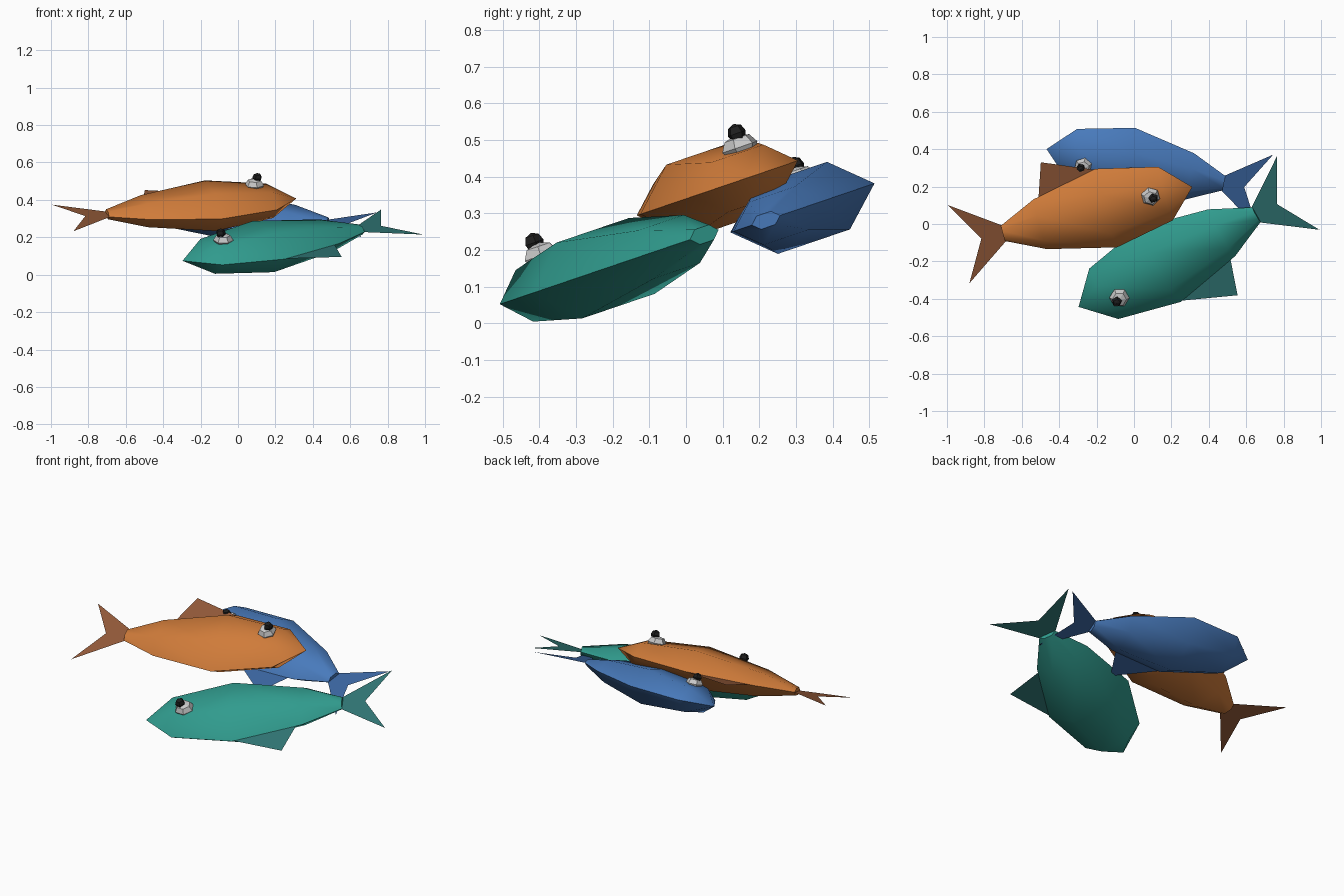
import bpy, bmesh, math
from mathutils import Matrix

if "Cube" in bpy.data.objects:
    bpy.data.objects.remove(bpy.data.objects["Cube"])

TILT = math.atan(0.34)   # all three fish lie on one slope
SIDES = 6


def material(name, rgb):
    m = bpy.data.materials.new(name)
    m.diffuse_color = (*rgb, 1)
    m.use_nodes = True
    m.node_tree.nodes["Principled BSDF"].inputs["Base Color"].default_value = m.diffuse_color
    return m


eye_white = material("eye_white", (0.58, 0.58, 0.58))
pupil_black = material("pupil_black", (0.012, 0.012, 0.012))


def add_part(name, bm, mat, matrix, smooth=False):
    mesh = bpy.data.meshes.new(name)
    bm.to_mesh(mesh)
    bm.free()
    obj = bpy.data.objects.new(name, mesh)
    bpy.context.collection.objects.link(obj)
    mesh.materials.append(mat)
    obj.matrix_world = matrix
    if smooth:
        bpy.ops.object.select_all(action='DESELECT')
        obj.select_set(True)
        bpy.context.view_layer.objects.active = obj
        bpy.ops.object.shade_smooth_by_angle(angle=math.radians(60))


def body_mesh():
    # six-sided rings from tail root to head, closed by a pointed nose
    stations = [(0, 0.045), (0.205, 0.145), (0.57, 0.229), (0.897, 0.156)]
    bm = bmesh.new()
    rings = []
    for s, r in stations:
        angles = [2 * math.pi * i / SIDES for i in range(SIDES)]
        rings.append([bm.verts.new((s, r * math.cos(a), 0.53 * r * math.sin(a)))
                      for a in angles])
    nose = bm.verts.new((1.045, 0, 0))
    bm.faces.new(rings[0])
    for a, b in zip(rings, rings[1:]):
        for i in range(SIDES):
            j = (i + 1) % SIDES
            bm.faces.new((a[i], a[j], b[j], b[i]))
    for i in range(SIDES):
        bm.faces.new((rings[-1][i], rings[-1][(i + 1) % SIDES], nose))
    bmesh.ops.recalc_face_normals(bm, faces=bm.faces)
    return bm


def flat_mesh(polygons):
    bm = bmesh.new()
    for poly in polygons:
        face = bm.faces.new([bm.verts.new((x, y, 0)) for x, y in poly])
        face.normal_update()
        if face.normal.z < 0:
            face.normal_flip()
    return bm


def ball_mesh(u, v, radius, scale, loc):
    bm = bmesh.new()
    bmesh.ops.create_uvsphere(bm, u_segments=u, v_segments=v, radius=radius)
    bmesh.ops.scale(bm, vec=scale, verts=bm.verts)
    bmesh.ops.translate(bm, vec=loc, verts=bm.verts)
    return bm


def fish(color, x, y, level, heading, size, body_rgb, fin_rgb):
    place = (Matrix.Translation((x, y, level + 0.34 * y))
             @ Matrix.Rotation(TILT, 4, 'X')
             @ Matrix.Rotation(math.radians(heading), 4, 'Z')
             @ Matrix.Scale(size, 4))
    body_mat = material(color + "_body", body_rgb)
    fin_mat = material(color + "_fin", fin_rgb)

    add_part(color + "_body", body_mesh(), body_mat, place, smooth=True)
    # forked tail: two mirrored lobes
    lobes = [[(0.01, 0), (0.01, k * 0.042), (-0.245, k * 0.228), (-0.12, 0)]
             for k in (1, -1)]
    add_part(color + "_tail_fin", flat_mesh(lobes), fin_mat, place)
    # triangular fin rooted inside the back
    back = [(0.225, 0.12), (0.237, 0.157), (0.296, 0.338), (0.57, 0.222), (0.56, 0.16)]
    add_part(color + "_back_fin", flat_mesh([back]), fin_mat, place)
    # eye on the upper side
    add_part(color + "_eye", ball_mesh(6, 4, 0.052, (1, 1, 0.68), (0.823, 0.032, 0.086)),
             eye_white, place)
    add_part(color + "_pupil", ball_mesh(5, 4, 0.027, (1, 1, 1), (0.838, 0.032, 0.124)),
             pupil_black, place)


fish("orange", -0.70, -0.05, 0.34, 14.5, 1.0, (0.63, 0.20, 0.042), (0.30, 0.105, 0.042))
fish("teal", 0.655, 0.05, 0.225, 208.7, 1.038, (0.03, 0.33, 0.27), (0.03, 0.185, 0.178))
fish("blue", 0.48, 0.218, 0.207, 168.5, 0.925, (0.065, 0.195, 0.50), (0.045, 0.135, 0.36))
